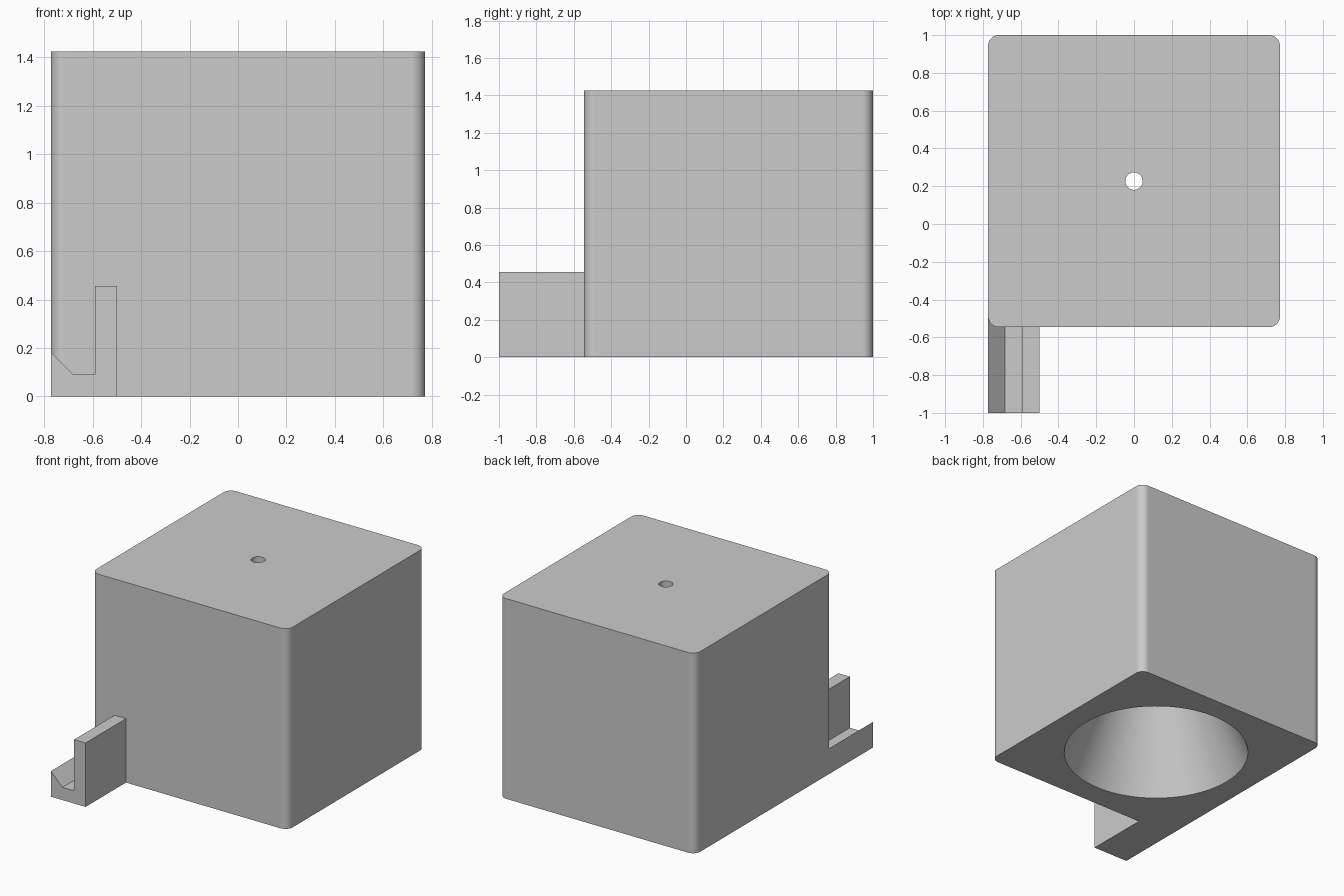
import bpy, bmesh, math
from mathutils import Vector

old = bpy.data.objects.get("Cube")
if old:
    bpy.data.objects.remove(old, do_unlink=True)

HALF, HEIGHT, CENTRE_Y, CORNER = 0.773, 1.425, 0.227, 0.058

grey = bpy.data.materials.new("plain grey")
grey.use_nodes = True
colour = (0.6, 0.6, 0.6, 1)
grey.diffuse_color = colour
grey.node_tree.nodes["Principled BSDF"].inputs["Base Color"].default_value = colour


def make_object(name, bm):
    bmesh.ops.recalc_face_normals(bm, faces=bm.faces)
    mesh = bpy.data.meshes.new(name)
    bm.to_mesh(mesh)
    bm.free()
    mesh.materials.append(grey)
    obj = bpy.data.objects.new(name, mesh)
    bpy.context.collection.objects.link(obj)
    return obj


def prism(name, points, direction):
    """Closed outline pushed along a direction."""
    bm = bmesh.new()
    face = bm.faces.new([bm.verts.new(p) for p in points])
    new = bmesh.ops.extrude_face_region(bm, geom=[face], use_keep_orig=True)["geom"]
    moved = [v for v in new if isinstance(v, bmesh.types.BMVert)]
    bmesh.ops.translate(bm, verts=moved, vec=Vector(direction))
    return make_object(name, bm)


def lathe(name, profile, segments=96):
    """Solid of rings stacked along z on the block's axis."""
    bm = bmesh.new()
    rings = []
    for r, z in profile:
        angles = [math.tau * i / segments for i in range(segments)]
        rings.append([bm.verts.new((r * math.cos(a), CENTRE_Y + r * math.sin(a), z))
                      for a in angles])
    for low, high in zip(rings, rings[1:]):
        for i in range(segments):
            j = (i + 1) % segments
            bm.faces.new((low[i], low[j], high[j], high[i]))
    bm.faces.new(rings[0])
    bm.faces.new(rings[-1])
    return make_object(name, bm)


def combine(target, other, operation):
    mod = target.modifiers.new(operation.lower(), "BOOLEAN")
    mod.operation, mod.solver, mod.object = operation, "EXACT", other
    bpy.context.view_layer.objects.active = target
    bpy.ops.object.modifier_apply(modifier=mod.name)
    bpy.data.objects.remove(other, do_unlink=True)


# Block with rounded upright edges
outline = []
steps = 12
inner = HALF - CORNER
for quarter, (sx, sy) in enumerate([(1, 1), (-1, 1), (-1, -1), (1, -1)]):
    for i in range(steps + 1):
        a = math.pi / 2 * (quarter + i / steps)
        outline.append((sx * inner + CORNER * math.cos(a),
                        CENTRE_Y + sy * inner + CORNER * math.sin(a), 0))
block = prism("block", outline, (0, 0, HEIGHT))

# Hooked bracket at the front right corner, carried back into the block
hook = [(-HALF, 0), (-0.5, 0), (-0.5, 0.455), (-0.59, 0.455),
        (-0.59, 0.091), (-0.682, 0.091), (-HALF, 0.182)]
bracket = prism("bracket", [(x, -1, z) for x, z in hook], (0, 0.52, 0))
combine(block, bracket, "UNION")

# Tapered cavity from below, ending in the small top hole
cavity = lathe("cavity_cutter", [(0.628, -0.05), (0.607, 0), (0.046, 1.335),
                                 (0.046, HEIGHT + 0.05)])
cavity.hide_render = True
combine(block, cavity, "DIFFERENCE")

# Smooth curved walls, crisp edges
block.name = "block_with_bracket"
bpy.ops.object.select_all(action="DESELECT")
block.select_set(True)
bpy.context.view_layer.objects.active = block
bpy.ops.object.shade_smooth_by_angle(angle=math.radians(20))
weighted = block.modifiers.new("even_shading", "WEIGHTED_NORMAL")
weighted.keep_sharp = True
